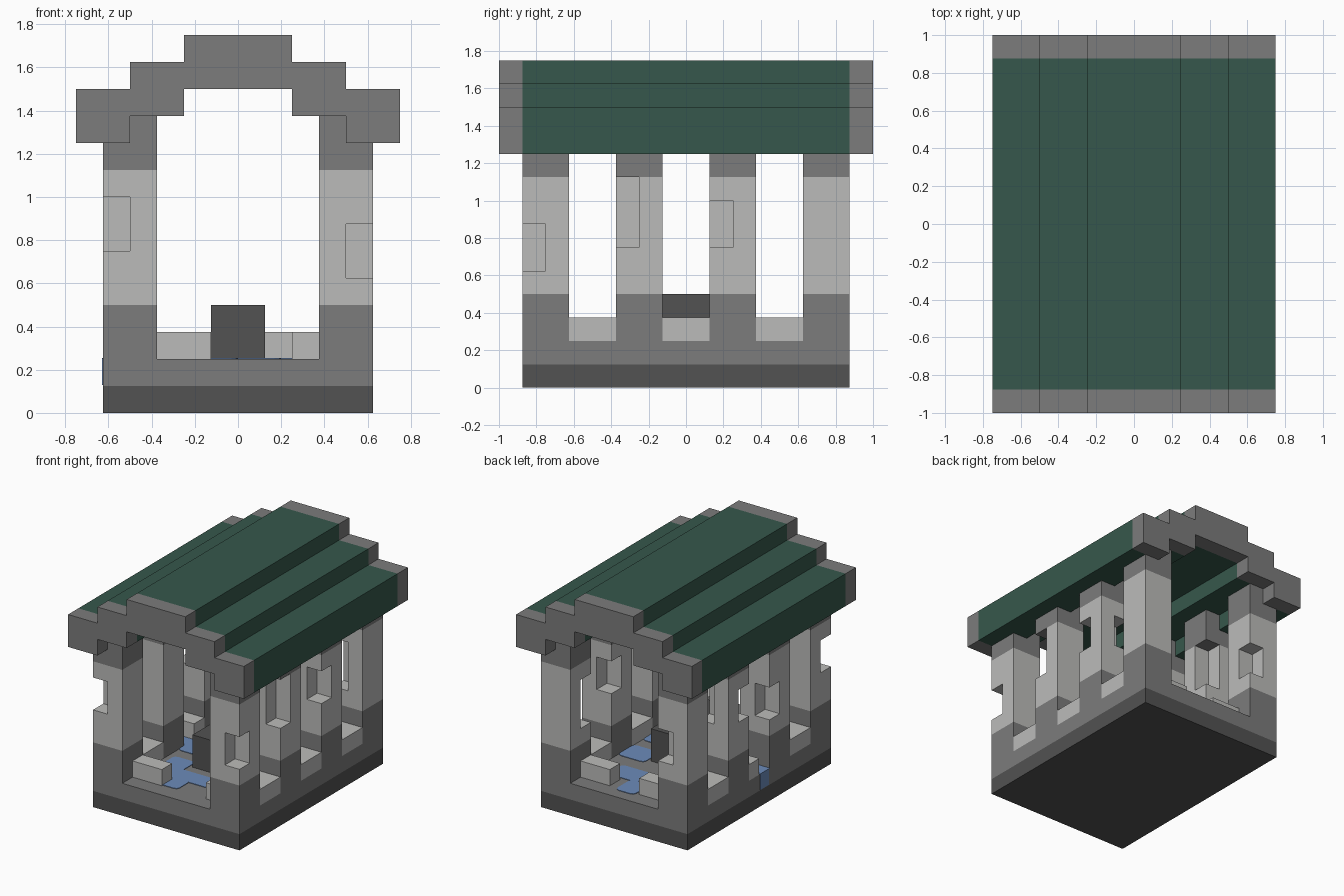
import bpy, bmesh
from mathutils import Vector

cube = bpy.data.objects.get("Cube")
if cube:
    bpy.data.objects.remove(cube, do_unlink=True)


def material(name, rgb):
    m = bpy.data.materials.new(name)
    m.use_nodes = True
    m.diffuse_color = (*rgb, 1)
    m.node_tree.nodes["Principled BSDF"].inputs["Base Color"].default_value = (*rgb, 1)
    return m


STONE = material("mid grey stone", (0.2, 0.2, 0.2))
LIGHT = material("light stone", (0.5, 0.5, 0.49))
DARK = material("dark stone", (0.085, 0.085, 0.085))
GREEN = material("green roof", (0.037, 0.097, 0.072))
WATER = material("blue water", (0.15, 0.26, 0.49))


def finish(bm, name, mats):
    bmesh.ops.recalc_face_normals(bm, faces=bm.faces)
    me = bpy.data.meshes.new(name)
    bm.to_mesh(me)
    bm.free()
    for m in mats:
        me.materials.append(m)
    ob = bpy.data.objects.new(name, me)
    bpy.context.collection.objects.link(ob)
    return ob


def box_mesh(x, y, z):
    bm = bmesh.new()
    bmesh.ops.create_cube(bm, size=1)
    for v in bm.verts:
        v.co = Vector(r[0] if c < 0 else r[1] for c, r in zip(v.co, (x, y, z)))
    return bm


def box(name, x, y, z, mat):
    return finish(box_mesh(x, y, z), name, [mat])


def extrude_xz(profile, y0, y1):
    bm = bmesh.new()
    face = bm.faces.new([bm.verts.new((x, y0, z)) for x, z in profile])
    new = bmesh.ops.extrude_face_region(bm, geom=[face])["geom"]
    verts = [g for g in new if isinstance(g, bmesh.types.BMVert)]
    bmesh.ops.translate(bm, verts=verts, vec=(0, y1 - y0, 0))
    return bm


def split_at(bm, height):
    geom = bm.verts[:] + bm.edges[:] + bm.faces[:]
    bmesh.ops.bisect_plane(bm, geom=geom, plane_co=(0, 0, height), plane_no=(0, 0, 1))


# Two-tone plinth
bm = box_mesh((-0.625, 0.625), (-0.875, 0.875), (0, 0.25))
split_at(bm, 0.125)
for f in bm.faces:
    f.material_index = 1 if f.calc_center_median().z < 0.125 else 0
finish(bm, "plinth", [STONE, DARK])

# Chipped pillars: (side, row) -> chips as (outer or inner, toward y, bottom, top)
chips = {
    (1, 0): [(1, -1, 0.625, 0.875)],
    (1, 1): [(1, -1, 0.75, 1.125)],
    (1, 2): [(1, -1, 0.75, 1.0), (-1, 1, 0.75, 1.0)],
    (1, 3): [(-1, -1, 0.625, 1.0)],
    (-1, 0): [(1, -1, 0.75, 1.0)],
    (-1, 1): [(1, 1, 0.625, 0.875)],
    (-1, 2): [(1, -1, 0.75, 1.0), (-1, 1, 0.75, 1.125)],
    (-1, 3): [(-1, 1, 0.625, 0.875)],
}
pillar_shape = [(0.375, 0.25), (0.625, 0.25), (0.625, 1.25),
                (0.5, 1.25), (0.5, 1.375), (0.375, 1.375)]
for (side, row), cuts in chips.items():
    yc = -0.75 + 0.5 * row
    bm = extrude_xz([(side * x, z) for x, z in pillar_shape], yc - 0.125, yc + 0.125)
    split_at(bm, 0.5)
    split_at(bm, 1.125)
    pillar = finish(bm, f"pillar_{'left' if side > 0 else 'right'}_{row + 1}", [STONE, LIGHT])
    for out, toward, low, high in cuts:
        xs = sorted((side * 0.5, side * (0.5 + out * 0.15)))
        ys = sorted((yc, yc + toward * 0.15))
        cutter = box("cutter", xs, ys, (low, high), LIGHT)
        cutter.hide_render = True
        mod = pillar.modifiers.new("chip", "BOOLEAN")
        mod.operation = "DIFFERENCE"
        mod.solver = "EXACT"
        mod.object = cutter
        bpy.context.view_layer.update()
        graph = bpy.context.evaluated_depsgraph_get()
        pillar_mesh = bpy.data.meshes.new_from_object(pillar.evaluated_get(graph))
        pillar.modifiers.clear()
        pillar.data = pillar_mesh
        bpy.data.objects.remove(cutter, do_unlink=True)
    pillar.data.materials.clear()
    for m in (STONE, LIGHT):
        pillar.data.materials.append(m)
    for p in pillar.data.polygons:
        p.material_index = 1 if 0.5 < p.center.z < 1.124 else 0

# Low sills between pillars; one is half open for the spill
for side, label in ((1, "left"), (-1, "right")):
    for i, y in enumerate((-0.5, 0, 0.5)):
        start = 0 if side < 0 and i == 1 else y - 0.125
        box(f"sill_{label}_{i + 1}", sorted((side * 0.375, side * 0.625)),
            (start, y + 0.125), (0.25, 0.375), LIGHT)

# Loose stone blocks beside the two openings
for name, x, y in (("front_right_block", (-0.375, -0.125), (-0.75, -0.625)),
                   ("front_left_block", (0.25, 0.375), (-0.75, -0.625)),
                   ("back_left_block", (0.125, 0.375), (0.625, 0.75)),
                   ("back_right_block", (-0.375, -0.125), (0.625, 0.75))):
    box(name, x, y, (0.25, 0.375), LIGHT)

# Central slab
box("central_slab", (-0.125, 0.125), (-0.375, 0.25), (0.25, 0.5), DARK)

# Puddles with softened corners, and the spill down the side
puddles = [((-0.2, 0), (-0.74, -0.58)), ((-0.2, 0.2), (-0.6, -0.45)),
           ((-0.33, -0.15), (-0.52, -0.3)), ((-0.375, -0.16), (-0.2, 0.05)),
           ((0.15, 0.375), (-0.15, 0)), ((0.15, 0.375), (0.1, 0.3)),
           ((0, 0.25), (0.42, 0.6)), ((-0.1, 0.06), (0.58, 0.78))]
for i, (x, y) in enumerate(puddles):
    bm = box_mesh(x, y, (0.25, 0.254))
    upright = [e for e in bm.edges if abs(e.verts[0].co.z - e.verts[1].co.z) > 0.001]
    bmesh.ops.bevel(bm, geom=upright, offset=0.03, segments=2, profile=0.5, affect="EDGES")
    finish(bm, f"puddle_{i + 1}", [WATER])
box("water_channel", (-0.628, -0.3), (-0.125, 0), (0.25, 0.254), WATER)
box("water_spill", (-0.629, -0.625), (-0.115, -0.01), (0.13, 0.254), WATER)

# Stepped roof with stone gable ends
half = [(0.25, 1.75), (0.25, 1.625), (0.5, 1.625), (0.5, 1.5), (0.75, 1.5), (0.75, 1.25),
        (0.5, 1.25), (0.5, 1.375), (0.25, 1.375), (0.25, 1.5)]
roof_shape = half + [(-x, z) for x, z in reversed(half)]
for name, y0, y1, mat in (("front_gable", -1, -0.875, STONE),
                          ("roof", -0.875, 0.875, GREEN),
                          ("back_gable", 0.875, 1, STONE)):
    finish(extrude_xz(roof_shape, y0, y1), name, [mat])
